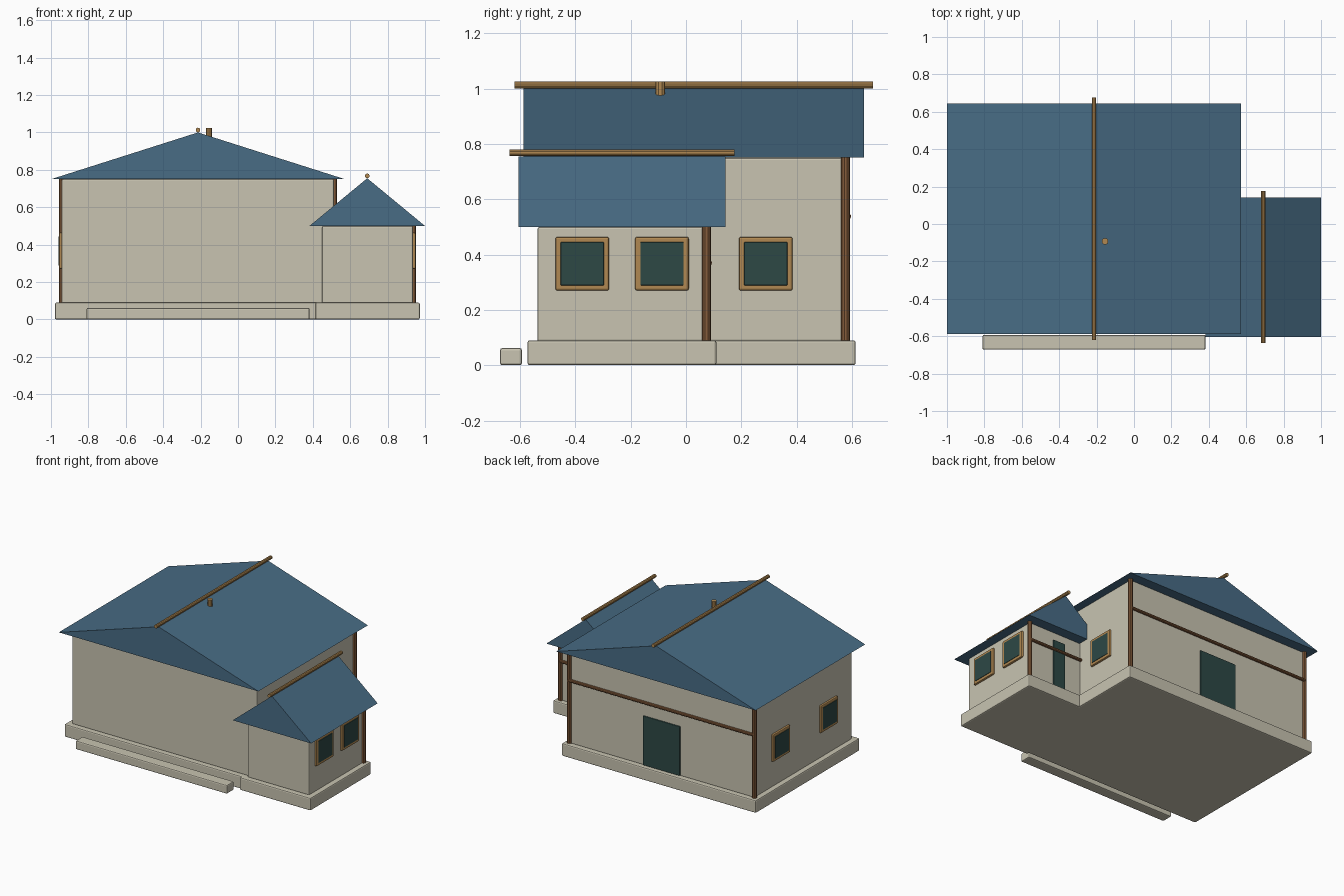
import bpy
import bmesh
from math import pi

cube = bpy.data.objects.get("Cube")
if cube:
    bpy.data.objects.remove(cube, do_unlink=True)


def material(name, rgb):
    mat = bpy.data.materials.new(name)
    mat.use_nodes = True
    color = (*rgb, 1.0)
    mat.diffuse_color = color
    mat.node_tree.nodes["Principled BSDF"].inputs["Base Color"].default_value = color
    return mat


PLASTER = material("cream plaster", (0.58, 0.55, 0.44))
ROOF = material("blue roof", (0.065, 0.15, 0.235))
TAN = material("tan wood", (0.44, 0.25, 0.085))
BROWN = material("brown wood", (0.24, 0.11, 0.045))
GLASS = material("dark teal", (0.026, 0.065, 0.06))


def finish(name, bm, mat):
    bmesh.ops.recalc_face_normals(bm, faces=bm.faces)
    mesh = bpy.data.meshes.new(name)
    bm.to_mesh(mesh)
    bm.free()
    mesh.materials.append(mat)
    obj = bpy.data.objects.new(name, mesh)
    bpy.context.collection.objects.link(obj)
    return obj


def box(name, xs, ys, zs, mat, bevel=0.008):
    bm = bmesh.new()
    bmesh.ops.create_cube(bm, size=1)
    for v in bm.verts:
        v.co = [span[0] if c < 0 else span[1] for c, span in zip(v.co, (xs, ys, zs))]
    obj = finish(name, bm, mat)
    mod = obj.modifiers.new("bevel", "BEVEL")
    mod.width = bevel
    mod.segments = 2
    return obj


def pole(name, center, axis, length, radius, mat):
    bm = bmesh.new()
    bmesh.ops.create_cone(bm, cap_ends=True, segments=10, radius1=radius,
                          radius2=radius, depth=length)
    obj = finish(name, bm, mat)
    obj.location = center
    obj.rotation_euler = {"x": (0, pi / 2, 0), "y": (pi / 2, 0, 0), "z": (0, 0, 0)}[axis]
    return obj


def gable_roof(name, xs, ys, eave, ridge):
    # triangular section carried along y, closed underneath
    bm = bmesh.new()
    section = [(xs[0], eave), (xs[1], eave), (sum(xs) / 2, ridge)]
    tri = bm.faces.new([bm.verts.new((x, ys[0], z)) for x, z in section])
    ext = bmesh.ops.extrude_face_region(bm, geom=[tri], use_keep_orig=True)
    moved = [g for g in ext["geom"] if isinstance(g, bmesh.types.BMVert)]
    bmesh.ops.translate(bm, verts=moved, vec=(0, ys[1] - ys[0], 0))
    return finish(name, bm, ROOF)


def window(name, wall_x, side, y, z=0.367):
    # framed pane on a side wall; side is the outward x direction
    for part, half, depth, mat, bev in (("frame", 0.097, 0.014, TAN, 0.007),
                                        ("pane", 0.078, 0.017, GLASS, 0.002)):
        xs = sorted((wall_x - side * 0.01, wall_x + side * depth))
        box(f"{name}_{part}", xs, (y - half, y + half), (z - half, z + half), mat, bev)


def wing(name, xs, ys, top, roof_x, roof_y, ridge, beam_z, post_xs):
    # plinth, walls and roof
    out = 0.036
    box(f"{name}_plinth", (xs[0] - out, xs[1] + out), (ys[0] - out, ys[1] + out),
        (0, 0.09), PLASTER)
    box(f"{name}_walls", xs, ys, (0.085, top), PLASTER)
    gable_roof(f"{name}_roof", roof_x, roof_y, top, ridge)
    # ridge pole
    pole(f"{name}_ridge_pole", (sum(roof_x) / 2, sum(roof_y) / 2, ridge + 0.013), "y",
         roof_y[1] - roof_y[0] + 0.065, 0.0125, TAN)
    # back timber frame
    for i, x in enumerate(post_xs):
        pole(f"{name}_post_{i + 1}", (x, ys[1], (0.09 + top) / 2), "z",
             top - 0.09, 0.016, BROWN)
    pole(f"{name}_back_beam", (sum(xs) / 2, ys[1] + 0.009, beam_z), "x",
         xs[1] - xs[0], 0.011, BROWN)
    # back door
    mid, half = sum(xs) / 2, (xs[1] - xs[0]) / 10
    box(f"{name}_door", (mid - half, mid + half), (ys[1] - 0.01, ys[1] + 0.009),
        (0.09, 0.44), GLASS, 0.004)


wing("house", (-0.943, 0.514), (-0.52, 0.577), 0.75, (-1.0, 0.572), (-0.588, 0.644),
     1.0, 0.538, (-0.943, 0.514))
wing("annex", (0.45, 0.936), (-0.537, 0.074), 0.5, (0.382, 1.0), (-0.605, 0.143),
     0.755, 0.37, (0.936,))

# windows on both sides
for i, y in enumerate((0.288, -0.25)):
    window(f"right_window_{i + 1}", -0.943, -1, y)
window("left_house_window", 0.514, 1, 0.288)
for i, y in enumerate((-0.375, -0.087)):
    window(f"annex_window_{i + 1}", 0.936, 1, y)

# chimney and front step
pole("chimney", (-0.155, -0.093, 1.0), "z", 0.05, 0.018, TAN)
box("front_step", (-0.81, 0.383), (-0.672, -0.593), (0, 0.062), PLASTER)
